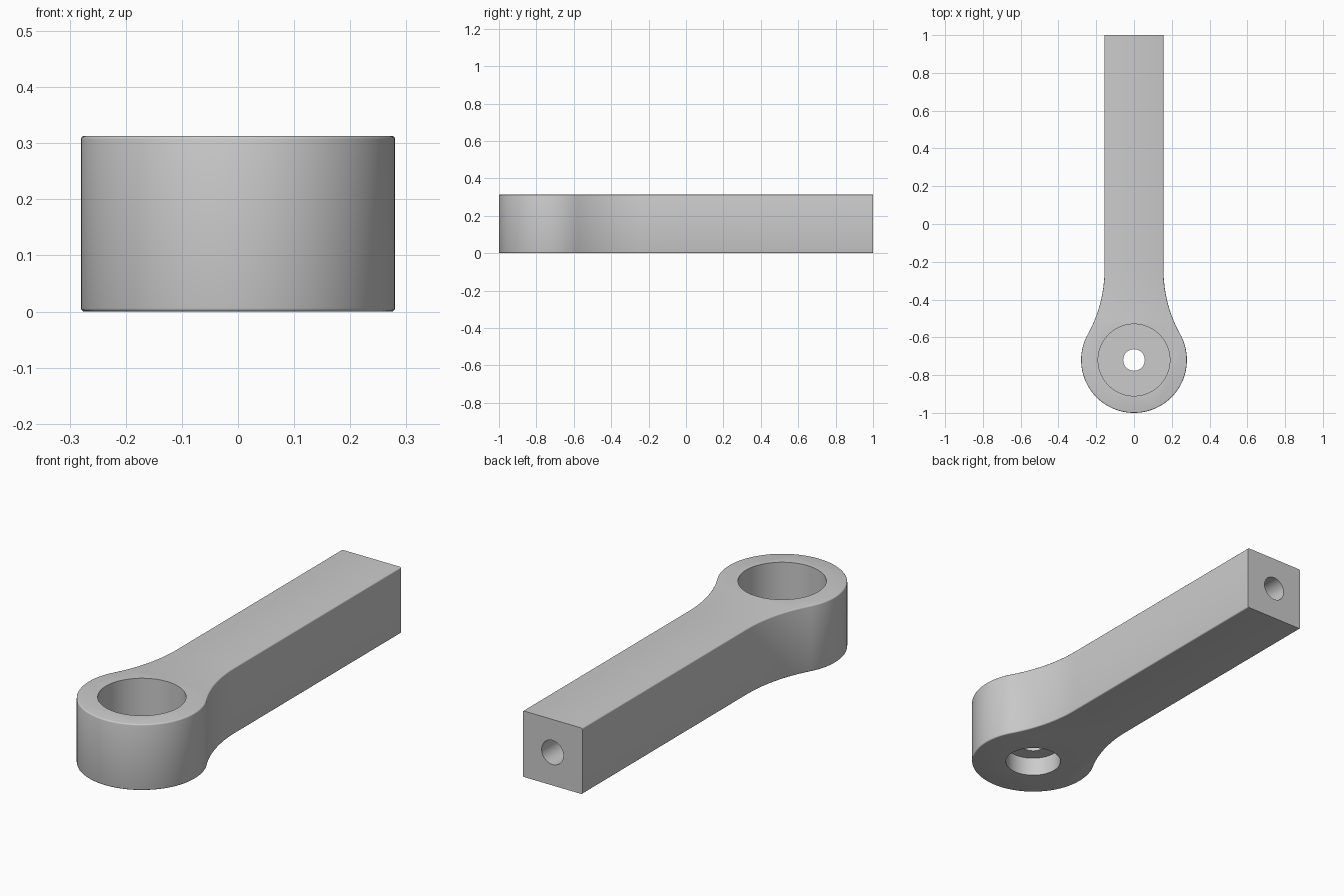
import bpy, bmesh, math
from mathutils import Vector

cube = bpy.data.objects.get("Cube")
if cube:
    bpy.data.objects.remove(cube, do_unlink=True)

HEIGHT, HALF_W = 0.313, 0.156
HEAD_Y, HEAD_R = -0.72, 0.28
NECK_Y = -0.24

steel = bpy.data.materials.new("grey steel")
steel.use_nodes = True
colour = (0.6, 0.6, 0.6, 1)
steel.diffuse_color = colour
steel.node_tree.nodes["Principled BSDF"].inputs["Base Color"].default_value = colour


def arc(cx, cy, r, start, end, steps):
    """Points along an arc."""
    angles = [start + (end - start) * i / steps for i in range(steps + 1)]
    return [(cx + r * math.cos(a), cy + r * math.sin(a)) for a in angles]


def cutter(name, radius, start, end):
    """Hidden cylinder between two points."""
    start, end = Vector(start), Vector(end)
    axis = end - start
    bpy.ops.mesh.primitive_cylinder_add(
        vertices=96, radius=radius, depth=axis.length, location=(start + end) / 2,
        rotation=axis.to_track_quat("Z", "Y").to_euler())
    obj = bpy.context.object
    obj.name = name
    obj.hide_render = True
    obj.hide_set(True)
    obj.data.materials.append(steel)
    return obj


# Outline: shank edge, tangent neck arc, then half of the round head
gap = NECK_Y - HEAD_Y
neck_r = (HALF_W**2 + gap**2 - HEAD_R**2) / (2 * (HEAD_R - HALF_W))
join = math.atan2(gap, HALF_W + neck_r)
side = [(HALF_W, 1.0)]
side += arc(HALF_W + neck_r, NECK_Y, neck_r, math.pi, math.pi + join, 20)
side += arc(0, HEAD_Y, HEAD_R, join, -math.pi / 2, 48)[1:]
outline = side + [(-x, y) for x, y in reversed(side[:-1])]

# Body: extruded outline with finely rounded rims
bm = bmesh.new()
face = bm.faces.new([bm.verts.new((x, y, 0)) for x, y in outline])
top = bmesh.ops.extrude_face_region(bm, geom=[face])["geom"]
bmesh.ops.translate(bm, vec=(0, 0, HEIGHT),
                    verts=[v for v in top if isinstance(v, bmesh.types.BMVert)])
bmesh.ops.recalc_face_normals(bm, faces=bm.faces)
rims = [e for e in bm.edges
        if abs(e.verts[0].co.z - e.verts[1].co.z) < 0.001
        and min(v.co.y for v in e.verts) < 0.99]
bmesh.ops.bevel(bm, geom=rims, offset=0.006, segments=3, profile=0.5,
                affect="EDGES", clamp_overlap=True)
mesh = bpy.data.meshes.new("rod_end_body")
bm.to_mesh(mesh)
bm.free()
mesh.materials.append(steel)
body = bpy.data.objects.new("rod_end_body", mesh)
bpy.context.collection.objects.link(body)

# Bores: wide upper pocket, lower counterbore, small through hole, shank hole
cuts = [
    cutter("upper_bore_cutter", 0.19, (0, HEAD_Y, 0.135), (0, HEAD_Y, 0.4)),
    cutter("lower_bore_cutter", 0.125, (0, HEAD_Y, -0.1), (0, HEAD_Y, 0.09)),
    cutter("through_hole_cutter", 0.057, (0, HEAD_Y, -0.2), (0, HEAD_Y, 0.5)),
    cutter("shank_hole_cutter", 0.057, (0, 0.6, HEIGHT / 2), (0, 1.1, HEIGHT / 2)),
]
bpy.ops.object.select_all(action="DESELECT")
body.select_set(True)
bpy.context.view_layer.objects.active = body
for cut in cuts:
    mod = body.modifiers.new(cut.name, "BOOLEAN")
    mod.operation = "DIFFERENCE"
    mod.solver = "EXACT"
    mod.object = cut
    bpy.ops.object.modifier_apply(modifier=mod.name)
    bpy.data.objects.remove(cut, do_unlink=True)
bpy.ops.object.shade_smooth_by_angle(angle=math.radians(35))
